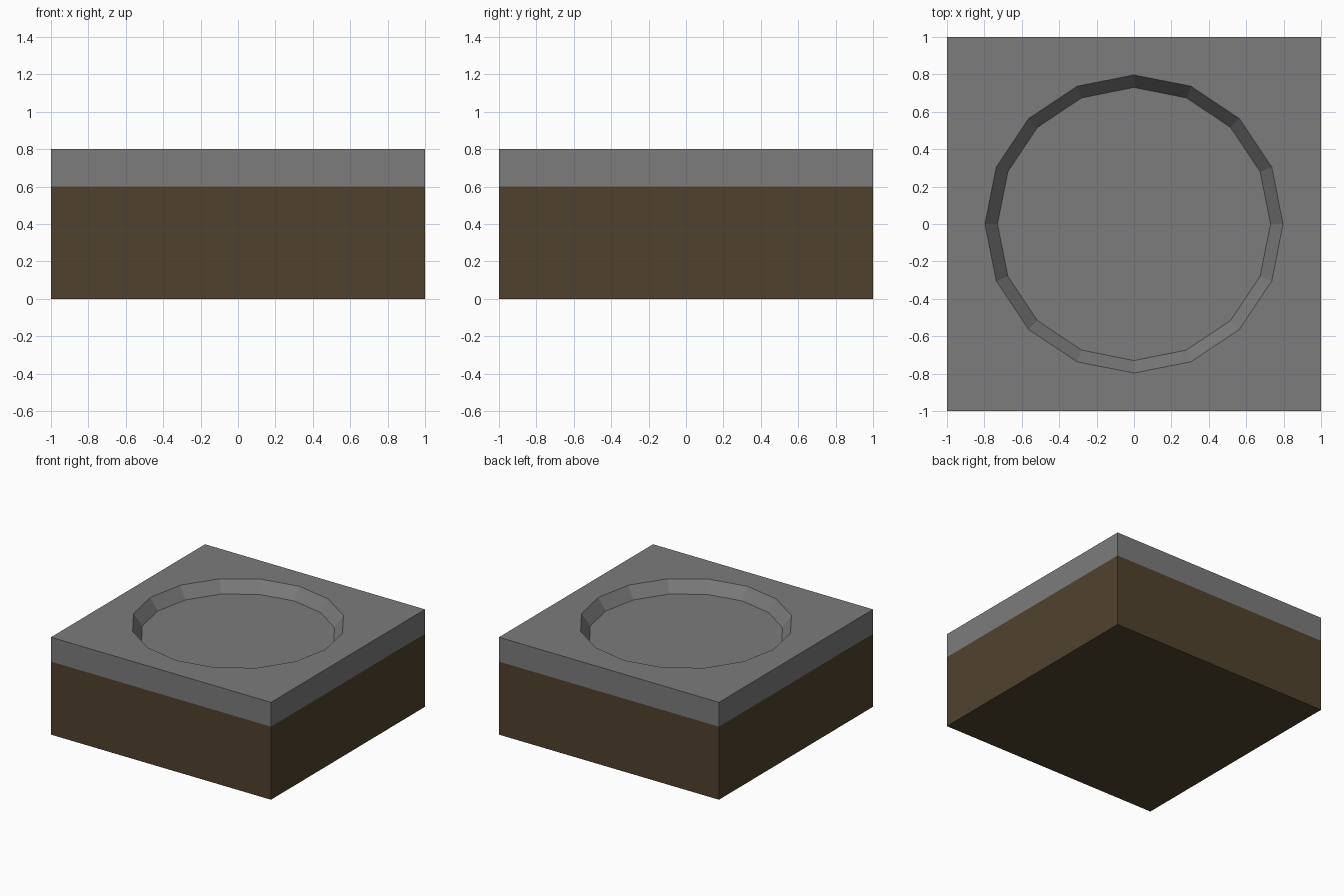
import bpy, bmesh, math

if "Cube" in bpy.data.objects:
    bpy.data.objects.remove(bpy.data.objects["Cube"])

H, SEAM, DEPTH = 0.80, 0.60, 0.095   # block height, colour seam, recess depth
R_TOP, R_FLOOR, SIDES = 0.797, 0.73, 16


def material(name, rgb):
    m = bpy.data.materials.new(name)
    m.diffuse_color = (*rgb, 1.0)
    m.use_nodes = True
    m.node_tree.nodes["Principled BSDF"].inputs["Base Color"].default_value = m.diffuse_color
    return m


bm = bmesh.new()


def ring(pts, z):
    return [bm.verts.new((x, y, z)) for x, y in pts]


def circle(r):
    return [(r * math.cos(math.tau * i / SIDES), r * math.sin(math.tau * i / SIDES))
            for i in range(SIDES)]


def bridge(a, b):
    n = len(a)
    for i in range(n):
        j = (i + 1) % n
        bm.faces.new((a[i], a[j], b[j], b[i]))


# Square block: bottom, soil band, stone band
square = [(1, 1), (-1, 1), (-1, -1), (1, -1)]
base, seam, top = (ring(square, z) for z in (0, SEAM, H))
bm.faces.new(base[::-1])
bridge(base, seam)
bridge(seam, top)

# Shallow tapered round recess
rim = ring(circle(R_TOP), H)
floor = ring(circle(R_FLOOR), H - DEPTH)
bridge(rim, floor)
bm.faces.new(floor)

# Top surface around the recess, one quarter per corner
q = SIDES // 4
for k in range(4):
    arc = [rim[(k * q + i) % SIDES] for i in range(q + 1)]
    for a, b in zip(arc, arc[1:]):
        bm.faces.new((top[k], b, a))
    bm.faces.new((top[k], top[(k + 1) % 4], arc[-1]))

# Stone above the seam, soil below
for f in bm.faces:
    f.material_index = 0 if f.calc_center_median().z > SEAM else 1
bmesh.ops.recalc_face_normals(bm, faces=bm.faces[:])

mesh = bpy.data.meshes.new("ground_block")
bm.to_mesh(mesh)
bm.free()
mesh.materials.append(material("grey_stone", (0.2, 0.2, 0.2)))
mesh.materials.append(material("brown_soil", (0.081, 0.054, 0.027)))
block = bpy.data.objects.new("ground_block", mesh)
bpy.context.collection.objects.link(block)
